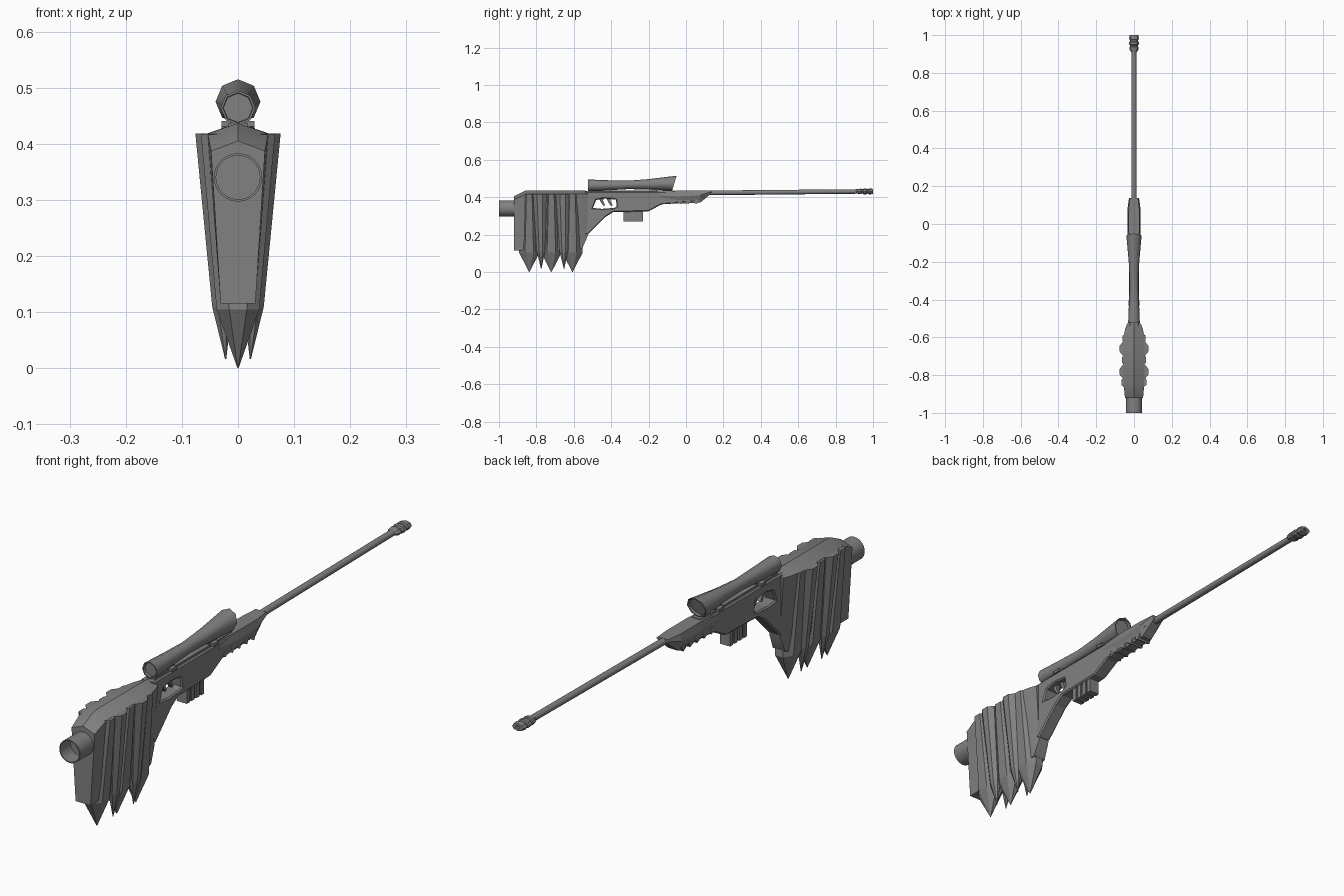
import bpy, bmesh
from math import sin, cos, pi, radians

if "Cube" in bpy.data.objects:
    bpy.data.objects.remove(bpy.data.objects["Cube"])

# dark gunmetal grey shared by every part
dark = bpy.data.materials.new("dark_grey")
dark.diffuse_color = (.22, .22, .22, 1)
dark.use_nodes = True
dark.node_tree.nodes["Principled BSDF"].inputs["Base Color"].default_value = dark.diffuse_color


def finish(name, bm, smooth=0):
    bmesh.ops.recalc_face_normals(bm, faces=bm.faces)
    me = bpy.data.meshes.new(name)
    bm.to_mesh(me)
    bm.free()
    me.materials.append(dark)
    ob = bpy.data.objects.new(name, me)
    bpy.context.collection.objects.link(ob)
    if smooth:
        bpy.context.view_layer.objects.active = ob
        ob.select_set(True)
        bpy.ops.object.shade_smooth_by_angle(angle=radians(smooth))
        ob.select_set(False)
    return ob


def loft(name, rings, smooth=0):
    """Skin matching rings of points and cap both ends."""
    bm = bmesh.new()
    rows = [[bm.verts.new(p) for p in r] for r in rings]
    n = len(rows[0])
    for a, b in zip(rows, rows[1:]):
        for i in range(n):
            j = (i + 1) % n
            bm.faces.new((a[i], a[j], b[j], b[i]))
    bm.faces.new(rows[0])
    bm.faces.new(rows[-1])
    return finish(name, bm, smooth)


def ring_y(y, z, rx, rz, n=8, slant=0.0):
    pts = []
    for i in range(n):
        a = 2 * pi * i / n
        pts.append((rx * cos(a), y + slant * rz * sin(a), z + rz * sin(a)))
    return pts


def ring_z(x, y, z, rx, ry, n=8):
    return [(x + rx * cos(2 * pi * (i + .5) / n) / cos(pi / n),
             y + ry * sin(2 * pi * (i + .5) / n) / cos(pi / n), z) for i in range(n)]


def box(name, c, s, rx=0.0):
    bm = bmesh.new()
    bmesh.ops.create_cube(bm, size=1)
    bmesh.ops.scale(bm, vec=s, verts=bm.verts)
    ob = finish(name, bm)
    ob.location = c
    ob.rotation_euler[0] = rx
    return ob


def plate(name, loops, half, bevel):
    """Side profile (y, z) with optional holes, thickened along x."""
    cu = bpy.data.curves.new(name, 'CURVE')
    cu.dimensions = '2D'
    cu.fill_mode = 'BOTH'
    cu.extrude = half - bevel
    cu.bevel_depth = bevel
    cu.bevel_resolution = 0
    cu.offset = -bevel
    for pts in loops:
        sp = cu.splines.new('POLY')
        sp.points.add(len(pts) - 1)
        for p, (y, z) in zip(sp.points, pts):
            p.co = (y, z, 0, 1)
        sp.use_cyclic_u = True
    tmp = bpy.data.objects.new(name + "_outline", cu)
    bpy.context.collection.objects.link(tmp)
    bpy.context.view_layer.update()
    me = bpy.data.meshes.new_from_object(tmp.evaluated_get(bpy.context.evaluated_depsgraph_get()))
    bpy.data.objects.remove(tmp)
    me.materials.clear()
    me.materials.append(dark)
    for f in me.polygons:
        f.use_smooth = False
    ob = bpy.data.objects.new(name, me)
    ob.rotation_euler = (pi / 2, 0, pi / 2)
    bpy.context.collection.objects.link(ob)
    return ob


# stock core: ridge-topped wedge, chamfered at the butt
def stock_section(y, top, shoulder, wt, bottom, wb):
    return [(0, y, top), (wt, y, shoulder), (wb, y, bottom), (-wb, y, bottom), (-wt, y, shoulder)]


loft("stock_core", [stock_section(-.92, .405, .387, .048, .115, .031),
                    stock_section(-.855, .437, .418, .054, .115, .031),
                    stock_section(-.60, .437, .418, .056, .115, .031),
                    stock_section(-.553, .436, .418, .046, .13, .026),
                    stock_section(-.527, .434, .418, .036, .19, .022)], 35)

# central feathers, one per point under the stock
for k, (y, w) in enumerate([(-.838, .066), (-.72, .064), (-.607, .061)]):
    loft(f"central_feather_{k}", [ring_z(0, y, .417, w, .036),
                                  ring_z(0, y, .105, .038, .055),
                                  ring_z(0, y, 0, .001, .001)])

# outer feathers, mirrored on both sides
for s in (-1, 1):
    for k, y in enumerate([-.782, -.66]):
        loft(f"outer_feather_{k}_{'left' if s < 0 else 'right'}",
             [ring_z(s * .048, y, .418, .028, .036),
              ring_z(s * .028, y + .006, .11, .018, .022),
              ring_z(s * .022, y + .008, .016, .001, .001)])

# hollow tube at the butt
loft("butt_tube", [ring_y(y, .34, r, r, 32) for y, r in
                   [(-.90, .043), (-1, .043), (-1, .039), (-.94, .039)]], 35)

# receiver with grip strut and trigger opening
receiver = [(-.54, .431), (.10, .431), (.10, .40), (.06, .378), (-.13, .362), (-.20, .325),
            (-.39, .320), (-.43, .295), (-.49, .235), (-.525, .20), (-.54, .20)]
opening = [(-.498, .343), (-.48, .385), (-.44, .394), (-.375, .387), (-.370, .35), (-.385, .343), (-.45, .338)]
plate("receiver", [receiver, opening], .027, .005)

# triggers: small hooks inside the opening
for k, y in enumerate([-.455, -.415]):
    plate(f"trigger_{k}", [[(y - .014, .402), (y + .014, .402), (y + .012, .38), (y + .022, .358),
                            (y + .014, .353), (y - .002, .376)]], .008, .001)


# handguard with sloping nose
def guard_section(y, top, mid, bottom, w):
    return [(.8 * w, y, top), (w, y, mid), (.6 * w, y, bottom),
            (-.6 * w, y, bottom), (-w, y, mid), (-.8 * w, y, top)]


loft("handguard", [guard_section(-.15, .433, .41, .364, .028), guard_section(-.04, .435, .405, .366, .035),
                   guard_section(.075, .435, .41, .371, .035), guard_section(.137, .436, .43, .421, .027)])
for k in range(5):
    box(f"handguard_rib_{k}", (0, -.115 + .042 * k, .377), (.056, .018, .022), radians(-25))

# ribbed magazine
box("magazine", (0, -.282, .303), (.032, .100, .064))
for k in range(4):
    box(f"magazine_rib_{k}", (0, -.324 + .028 * k, .30), (.042, .018, .060))

# barrel and lobed muzzle brake
loft("barrel", [ring_y(.08, .423, .0145, .0125, 12), ring_y(.93, .431, .013, .012, 12)], 35)
brake = [(.91, .014), (.922, .023), (.936, .025), (.939, .020), (.946, .020), (.95, .026), (.964, .026),
         (.967, .020), (.974, .020), (.978, .026), (.988, .025), (1.0, .023), (1.0, .009), (.98, .009)]
loft("muzzle_brake", [ring_y(y, .431, r, .6 * r, 8) for y, r in brake])

# flared scope with slanted front lens
scope = [(-.515, .464, .026, 0), (-.525, .464, .027, 0), (-.525, .464, .031, 0), (-.42, .464, .027, 0),
         (-.31, .466, .0225, 0), (-.20, .469, .028, 0), (-.0625, .475, .040, .3),
         (-.0625, .475, .036, .3), (-.075, .475, .035, .3)]
loft("scope", [ring_y(y, z, r, r, 8, s) for y, z, r, s in scope], 50)

# rail and scope mounts
box("rail", (0, -.29, .431), (.036, .46, .012))
for k, y in enumerate([-.42, -.17]):
    box(f"scope_mount_{k}", (0, y, .441), (.026, .05, .024))
    box(f"mount_clamp_{k}", (0, y, .436), (.058, .03, .01))
